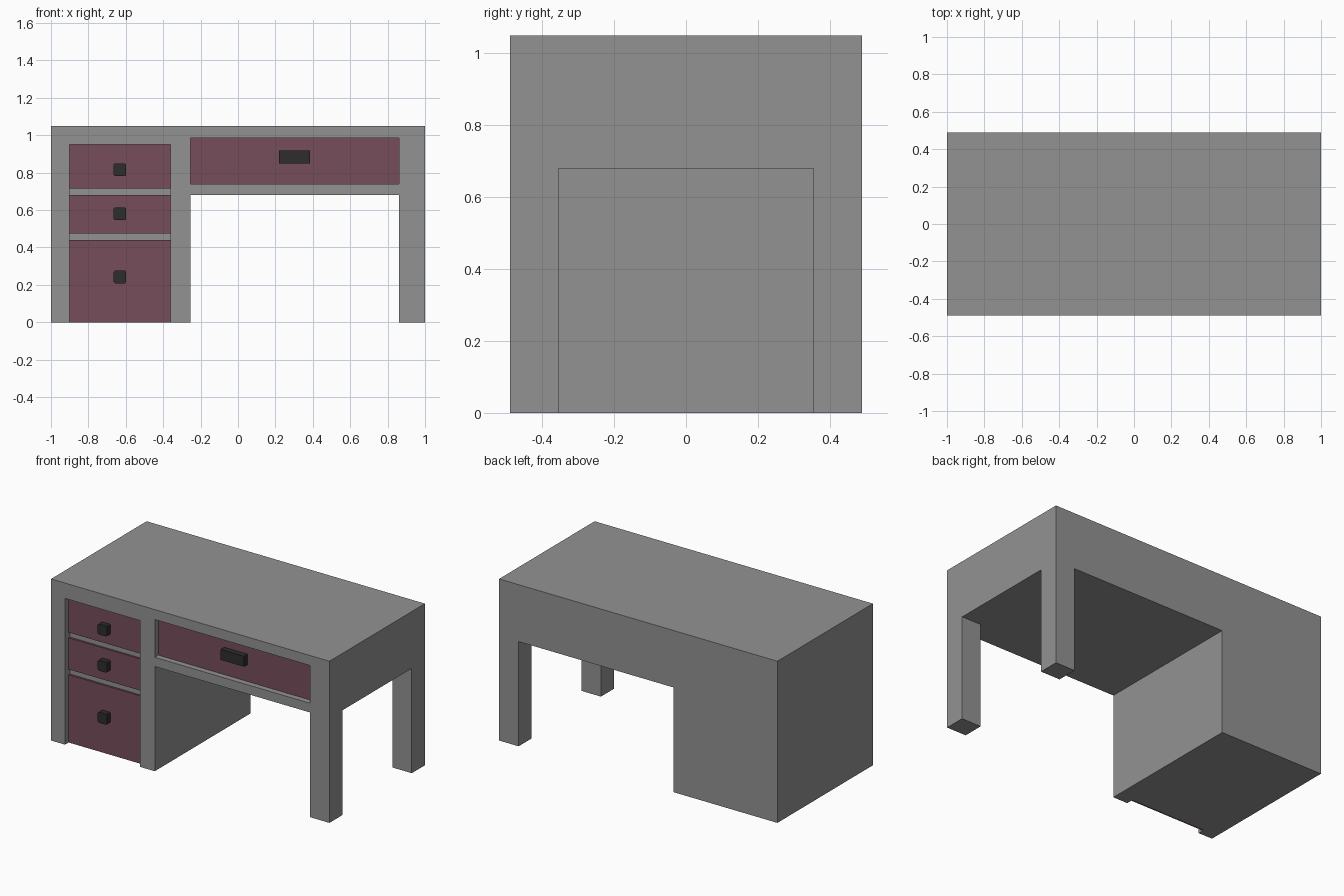
import bpy, bmesh

cube = bpy.data.objects.get("Cube")
if cube:
    bpy.data.objects.remove(cube, do_unlink=True)


def material(name, rgb):
    m = bpy.data.materials.new(name)
    m.use_nodes = True
    m.diffuse_color = (*rgb, 1)
    bsdf = next(n for n in m.node_tree.nodes if n.type == 'BSDF_PRINCIPLED')
    bsdf.inputs["Base Color"].default_value = (*rgb, 1)
    return m


GREY = material("grey paint", (0.29, 0.29, 0.29))
MAROON = material("maroon drawer", (0.18, 0.073, 0.105))
BLACK = material("black handle", (0.026, 0.026, 0.026))


def box(name, x, y, z, mat, bevel=0):
    """Box from (min, max) ranges; bevel rounds only the edges running along y."""
    bm = bmesh.new()
    bmesh.ops.create_cube(bm, size=1)
    for v in bm.verts:
        v.co = [r[0] if c < 0 else r[1] for c, r in zip(v.co, (x, y, z))]
    if bevel:
        edges = [e for e in bm.edges if abs(e.verts[0].co.y - e.verts[1].co.y) > 1e-4]
        bmesh.ops.bevel(bm, geom=edges, offset=bevel, segments=1, affect='EDGES')
    me = bpy.data.meshes.new(name)
    bm.to_mesh(me)
    bm.free()
    me.materials.append(mat)
    ob = bpy.data.objects.new(name, me)
    bpy.context.collection.objects.link(ob)
    return ob


FRONT, BACK = -0.49, 0.49
PANEL = -0.44          # back wall of the recesses
FACE = -0.453          # front of the drawers
PED_X = (-0.90, -0.36)
WIDE_X, WIDE_Z = (-0.255, 0.86), (0.74, 0.985)

# Desk body: one solid block with the openings cut out
body = box("desk_body", (-1, 1), (FRONT, BACK), (0, 1.05), GREY)
cuts = {
    "kneehole_cutter": ((-0.255, 0.86), (-1, 1), (-0.5, 0.68)),
    "side_opening_cutter": ((0.5, 1.5), (-0.355, 0.355), (-0.5, 0.68)),
    "drawer_stack_cutter": (PED_X, (-1, PANEL), (-0.5, 0.95)),
    "wide_drawer_cutter": (WIDE_X, (-1, PANEL), WIDE_Z),
}
bpy.context.view_layer.objects.active = body
for name, (x, y, z) in cuts.items():
    cutter = box(name, x, y, z, GREY)
    cutter.hide_render = True
    mod = body.modifiers.new(name, 'BOOLEAN')
    mod.operation = 'DIFFERENCE'
    mod.solver = 'EXACT'
    mod.object = cutter
    bpy.ops.object.modifier_apply(modifier=name)
    bpy.data.objects.remove(cutter, do_unlink=True)

# Stack of drawers with square knobs
stack = {
    "top": ((0.715, 0.95), 0.815),
    "middle": ((0.475, 0.68), 0.58),
    "bottom": ((0.0, 0.44), 0.242),
}
for name, (z, knob_z) in stack.items():
    box(name + "_drawer", PED_X, (FACE, PANEL), z, MAROON)
    box(name + "_knob", (-0.665, -0.598), (FRONT, FACE),
        (knob_z - 0.034, knob_z + 0.034), BLACK, bevel=0.007)

# Wide drawer above the kneehole
box("wide_drawer", WIDE_X, (FACE, PANEL), WIDE_Z, MAROON)
box("wide_handle", (0.218, 0.386), (FRONT, FACE), (0.85, 0.918), BLACK)
